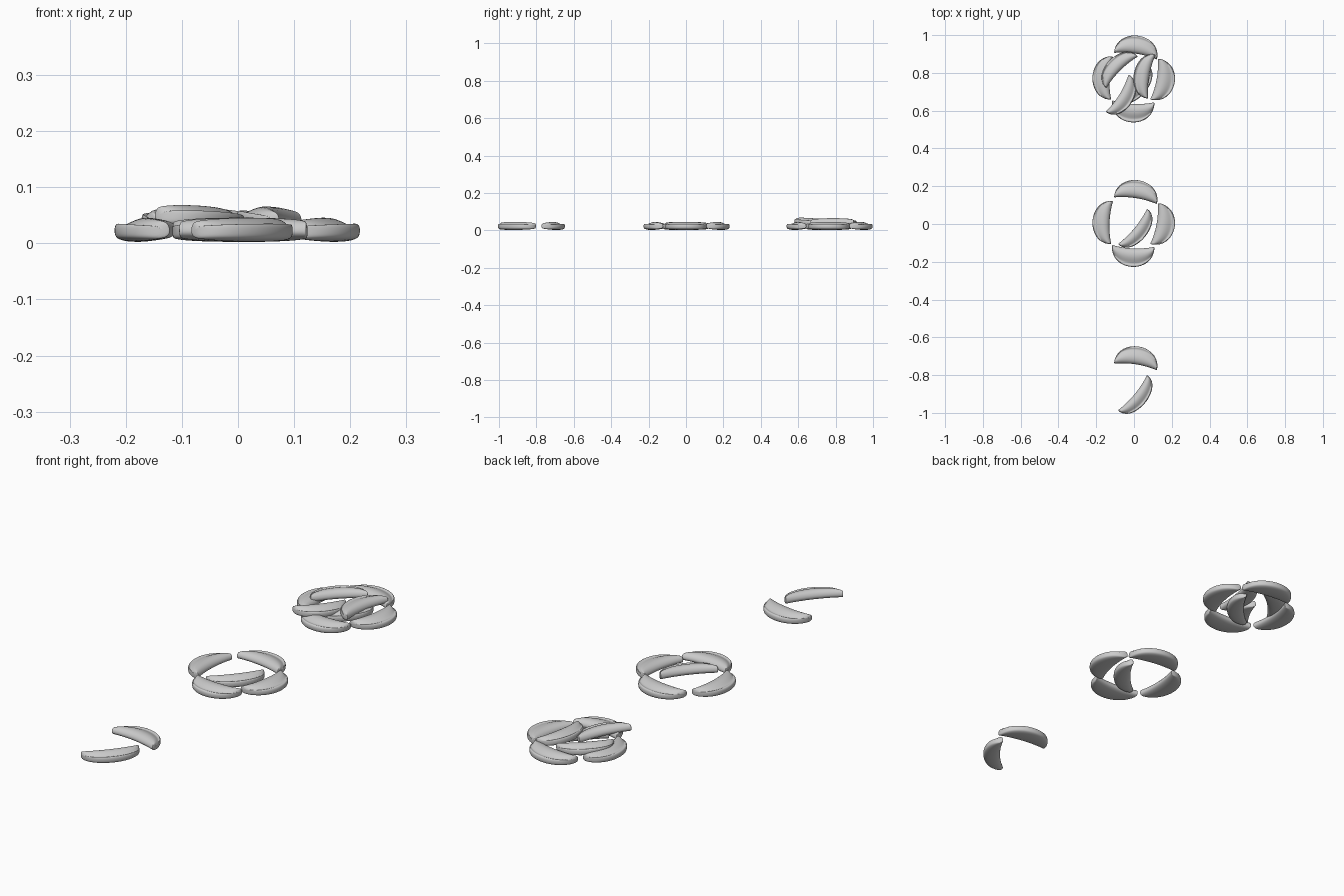
import bpy, bmesh, math
from mathutils import Matrix, Vector

if "Cube" in bpy.data.objects:
    bpy.data.objects.remove(bpy.data.objects["Cube"])

# Cross-section (t from straight inner edge to curved outer rim, z)
PROFILE = [(-.02, .024), (.04, .011), (.3, .003), (.7, .002), (.96, .007), (1.02, .015),
           (1.02, .032), (.94, .037), (.85, .030), (.68, .039), (.42, .048), (.12, .043)]
N = 15
MID = .023


def dumpling(name, p, q, width, shift, z=0.0, roll=0.0, pitch=0.0):
    """Half-moon dumpling with tips at p and q, bulging to the left of p->q."""
    p, q = Vector(p), Vector(q)
    half = (q - p).length / 2
    bm = bmesh.new()
    rings = []
    for i in range(N):
        a = math.radians(7) + (math.pi - math.radians(14)) * i / (N - 1)
        s = math.sin(a)
        x = -half * math.cos(a) * 1.02
        inner = .014 * s * s
        outer = width * s ** .9 + .006
        puff = .5 + .5 * s ** .7
        ring = []
        for t, h in PROFILE:
            zz = MID + (h - MID) * puff
            ring.append(bm.verts.new((x, inner + (outer - inner) * t, zz)))
        rings.append(ring)
    n = len(PROFILE)
    for r0, r1 in zip(rings, rings[1:]):
        for j in range(n):
            k = (j + 1) % n
            bm.faces.new((r0[j], r0[k], r1[k], r1[j]))
    bm.faces.new(rings[0])
    bm.faces.new(rings[-1])
    bmesh.ops.recalc_face_normals(bm, faces=bm.faces)
    for f in bm.faces:
        f.smooth = True
    me = bpy.data.meshes.new(name)
    bm.to_mesh(me)
    bm.free()
    ob = bpy.data.objects.new(name, me)
    bpy.context.collection.objects.link(ob)
    d = q - p
    mid = (p + q) / 2
    # Tilt about the middle of the dumpling, then turn and place it
    c = Vector((0, width / 2, MID))
    tilt = (Matrix.Translation(c) @ Matrix.Rotation(roll, 4, 'X')
            @ Matrix.Rotation(pitch, 4, 'Y') @ Matrix.Translation(-c))
    ob.matrix_world = (Matrix.Translation((mid.x, mid.y + shift, z))
                       @ Matrix.Rotation(math.atan2(d.y, d.x), 4, 'Z') @ tilt)
    m = ob.modifiers.new("smooth", 'SUBSURF')
    m.levels = m.render_levels = 2
    return ob


BACK = ((-.105, .14), (.12, .105), .103)
CENTRE = ((.068, .08), (-.085, -.105), .08)
RING = {
    "back": BACK,
    "right": ((.125, .11), (.085, -.105), .105),
    "left": ((-.12, -.105), (-.11, .12), .098),
    "front": ((.107, -.12), (-.115, -.11), .105),
    "centre": CENTRE,
}

# Small portion of two
dumpling("small_pile_back", *BACK, -.88)
dumpling("small_pile_front", *CENTRE, -.88)

# Medium and large portions share the bottom layer
for pile, shift in (("medium_pile", 0), ("large_pile", .765)):
    for part, spec in RING.items():
        dumpling(f"{pile}_{part}", *spec, shift)

# Upper layer of the large portion
dumpling("large_pile_upper_left", (-.145, -.045), (.02, .12), .085, .765, .018, .06)
dumpling("large_pile_upper_right", (.075, -.1), (.115, .13), .09, .765, .02, .08)
dumpling("large_pile_upper_front", (-.03, .025), (-.15, -.17), .085, .765, .02, 0, -.06)
